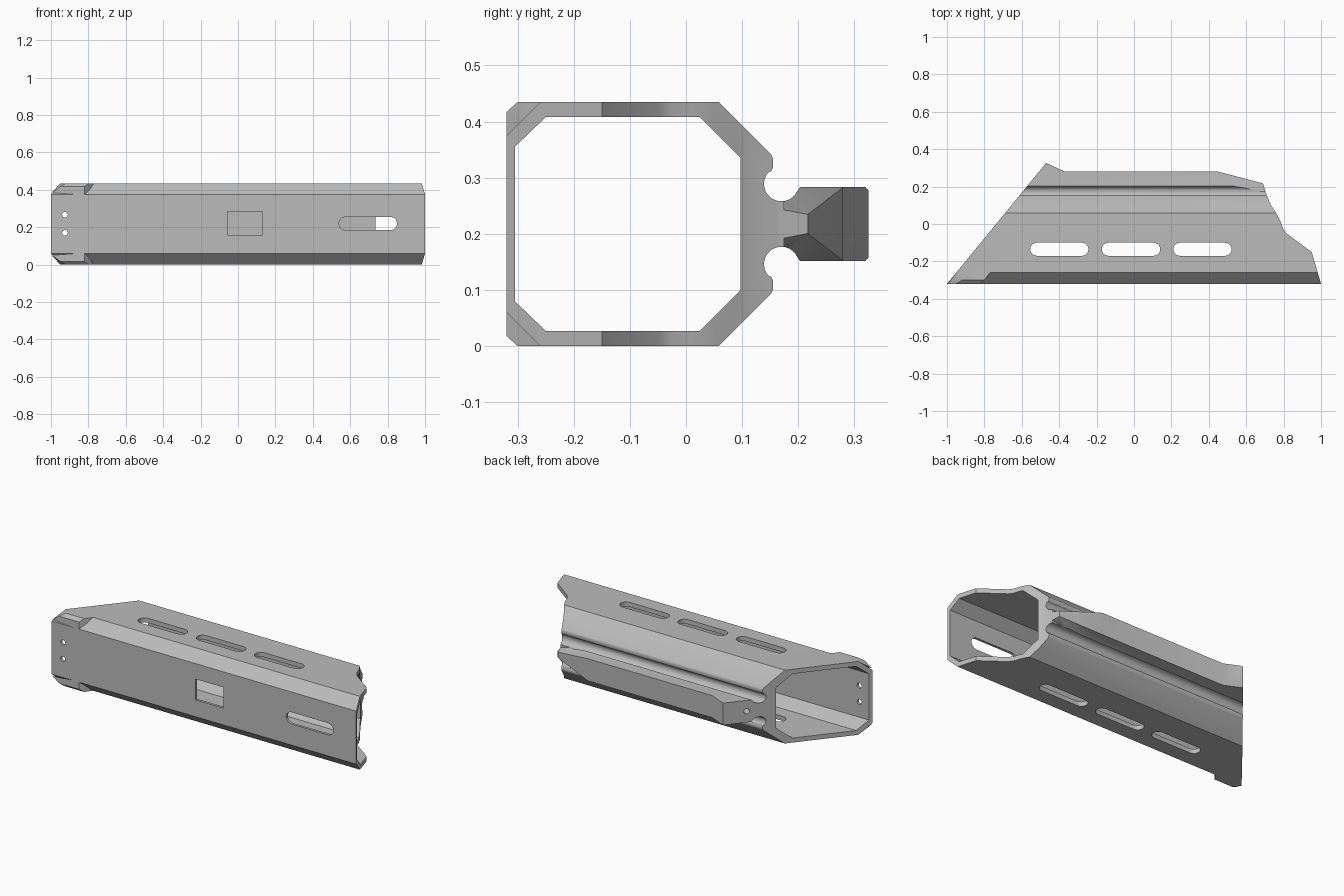
import bpy, bmesh
from math import sin, cos, pi, radians
from mathutils import Vector

if "Cube" in bpy.data.objects:
    bpy.data.objects.remove(bpy.data.objects["Cube"])

H = 0.435  # overall height

grey = bpy.data.materials.new("mid grey")
grey.use_nodes = True
grey.diffuse_color = (0.5, 0.5, 0.5, 1)
grey.node_tree.nodes["Principled BSDF"].inputs["Base Color"].default_value = (0.5, 0.5, 0.5, 1)


def finish(name, bm):
    bmesh.ops.recalc_face_normals(bm, faces=bm.faces)
    mesh = bpy.data.meshes.new(name)
    bm.to_mesh(mesh)
    bm.free()
    obj = bpy.data.objects.new(name, mesh)
    bpy.context.collection.objects.link(obj)
    mesh.materials.append(grey)
    return obj


def prism(name, outline, axis, lo, hi):
    """Extrude a 2D outline along one axis."""
    place = {"x": lambda a, b, t: (t, a, b),
             "y": lambda a, b, t: (a, t, b),
             "z": lambda a, b, t: (a, b, t)}[axis]
    bm = bmesh.new()
    ends = [[bm.verts.new(place(a, b, t)) for a, b in outline] for t in (lo, hi)]
    for end in ends:
        bm.faces.new(end)
    n = len(outline)
    for i in range(n):
        j = (i + 1) % n
        bm.faces.new((ends[0][i], ends[0][j], ends[1][j], ends[1][i]))
    return finish(name, bm)


def hull(name, points):
    bm = bmesh.new()
    for p in points:
        bm.verts.new(p)
    bmesh.ops.convex_hull(bm, input=bm.verts)
    return finish(name, bm)


def combine(body, tool, operation):
    """Apply a boolean and discard its tool."""
    mod = body.modifiers.new(operation, "BOOLEAN")
    mod.operation, mod.object, mod.solver = operation, tool, "EXACT"
    bpy.context.view_layer.objects.active = body
    bpy.ops.object.modifier_apply(modifier=mod.name)
    bpy.data.objects.remove(tool)


def arc(cx, cy, r, start, end, n):
    angles = [radians(start + (end - start) * i / n) for i in range(n + 1)]
    return [(cx + r * cos(a), cy + r * sin(a)) for a in angles]


def slot(x0, x1, v0, v1):
    r, mid = (v1 - v0) / 2, (v0 + v1) / 2
    return arc(x0 + r, mid, r, 90, 270, 10) + arc(x1 - r, mid, r, -90, 90, 10)


def mirrored(half):
    return half + [(y, H - z) for y, z in reversed(half)]


# Body cross-section: chamfered tube, round grooves and a rear rail
upper = [(-0.32, 0.375), (-0.26, H), (0.058, H), (0.152, 0.341), (0.155, 0.334),
         (0.155, 0.318), (0.152, 0.312)]
upper += arc(0.17, 0.289, 0.031, 140, 335, 16)
upper += [(0.203, 0.283), (0.32, 0.283), (0.325, 0.278)]
body = prism("handguard_body", mirrored(upper), "x", -1.1, 1.1)

# Square corner blocks on the front panel's end
block = [(-0.995, -0.32, 0.385), (-0.95, -0.32, 0.417), (-0.82, -0.32, 0.417),
         (-0.82, -0.32, 0.372), (-0.92, -0.30, H), (-0.80, -0.30, H),
         (-0.77, -0.26, H), (-0.95, -0.26, H), (-0.95, -0.29, 0.40), (-0.79, -0.29, 0.40)]
for flip in (False, True):
    pts = [(x, y, H - z if flip else z) for x, y, z in block]
    combine(body, hull("corner_block", pts), "UNION")

# Hollow interior
cavity = [(-0.305, 0.355), (-0.25, 0.408), (0.025, 0.408), (0.097, 0.336)]
combine(body, prism("cavity", mirrored(cavity), "x", -1.3, 1.3), "DIFFERENCE")

# Plan outline: raked end, rail step, and swept opposite end
plan = [(-1, -0.32), (-0.47, 0.326), (-0.37, 0.28), (0.45, 0.28), (0.69, 0.217),
        (0.705, 0.165), (0.73, 0.105), (0.765, 0.05), (0.785, 0.01), (0.797, -0.025),
        (0.815, -0.05), (0.95, -0.15), (1, -0.32)]
plan = [(x, y - 0.01 if y == -0.32 else y) for x, y in plan]
plan[0], plan[-1] = (-1.008, -0.33), (1.003, -0.33)
combine(body, prism("plan_trim", plan, "z", -0.2, 0.7), "INTERSECT")

# Bevels on the rail nose
nose = []
for x in (0.4, 0.8):
    for y in (0.175, 0.4):
        z = 0.283 - 0.274 * (x - 0.53 + y - 0.2)
        nose += [(x, y, z), (x, y, 0.6)]
for flip in (False, True):
    pts = [(x, y, H - z if flip else z) for x, y, z in nose]
    combine(body, hull("nose_bevel", pts), "DIFFERENCE")

# Slots through the top and bottom walls
for x in (-0.555, -0.172, 0.21):
    combine(body, prism("long_slot", slot(x, x + 0.312, -0.17, -0.10), "z", -0.1, 0.6), "DIFFERENCE")

# Front panel openings: slot, window and two pin holes
front = [slot(0.54, 0.85, 0.185, 0.255),
         [(-0.055, 0.16), (0.13, 0.16), (0.13, 0.283), (-0.055, 0.283)]]
front += [arc(-0.925, z, 0.015, 0, 345, 23) for z in (0.17, 0.267)]
for outline in front:
    combine(body, prism("front_opening", outline, "y", -0.4, -0.25), "DIFFERENCE")

# Blind hole in the raked end of the rail
bm = bmesh.new()
bmesh.ops.create_cone(bm, cap_ends=True, segments=24, radius1=0.016, radius2=0.016, depth=0.12)
axis = Vector((-0.65, 0.53, 0)).normalized()
turn = axis.to_track_quat("Z", "Y")
bmesh.ops.transform(bm, matrix=turn.to_matrix().to_4x4(), verts=bm.verts)
bmesh.ops.translate(bm, vec=(-0.555, 0.223, H / 2), verts=bm.verts)
combine(body, finish("rail_hole", bm), "DIFFERENCE")

# Smooth grooves and rounded slots, crisp edges
bpy.ops.object.select_all(action="DESELECT")
body.select_set(True)
bpy.context.view_layer.objects.active = body
bpy.ops.object.shade_smooth_by_angle(angle=radians(30))
